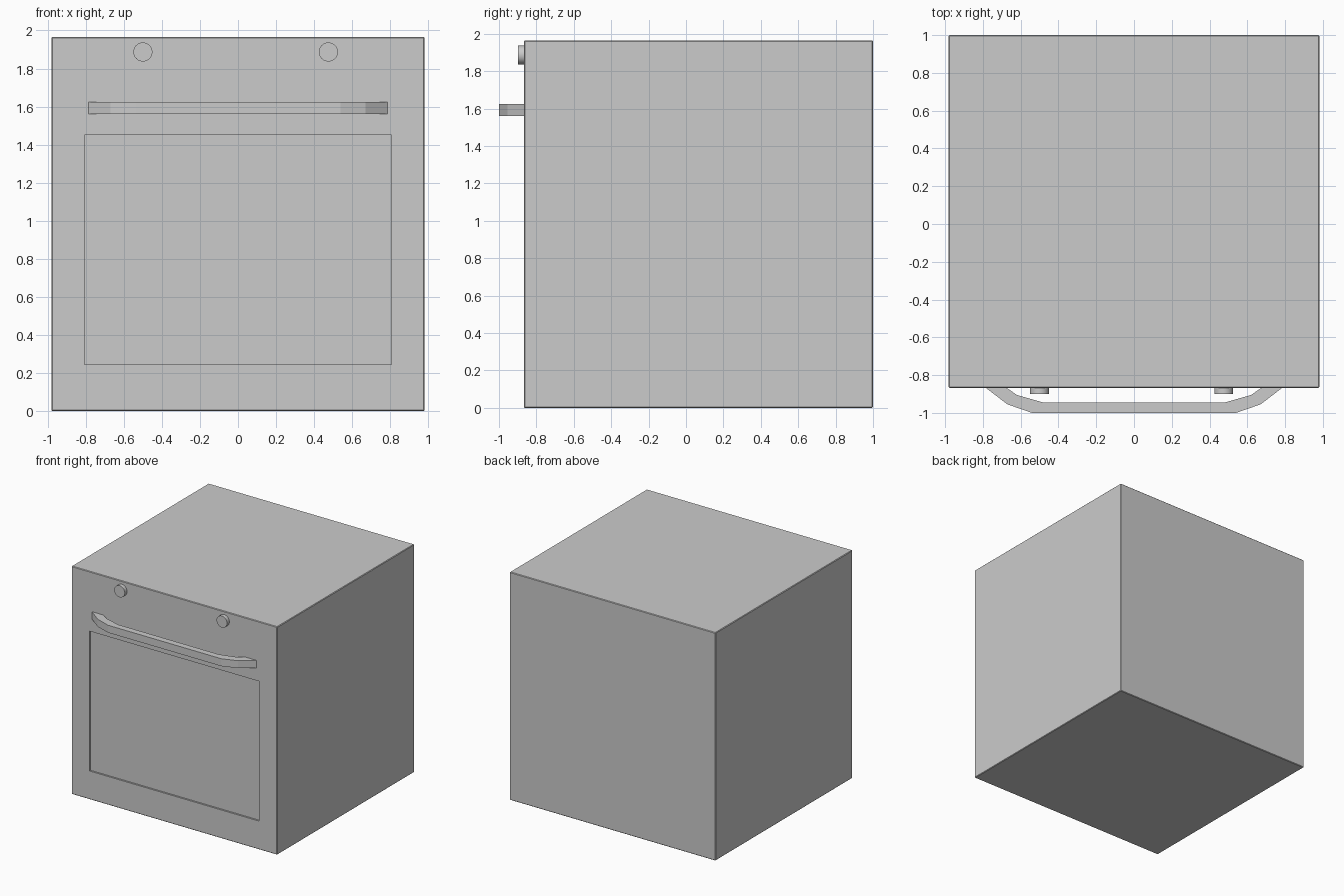
import bpy, bmesh, math
from mathutils import Matrix

if "Cube" in bpy.data.objects:
    bpy.data.objects.remove(bpy.data.objects["Cube"])

FRONT = -0.867


def finish(bm, name):
    bmesh.ops.recalc_face_normals(bm, faces=bm.faces)
    mesh = bpy.data.meshes.new(name)
    bm.to_mesh(mesh)
    bm.free()
    obj = bpy.data.objects.new(name, mesh)
    bpy.context.collection.objects.link(obj)
    return obj


def shade(obj):
    bpy.ops.object.select_all(action='DESELECT')
    obj.select_set(True)
    bpy.context.view_layer.objects.active = obj
    bpy.ops.object.shade_smooth_by_angle(angle=math.radians(30))


# Oven body: box with finely bevelled edges
bm = bmesh.new()
size = (1.962, 1.0 - FRONT, 1.965)
bmesh.ops.create_cube(bm, size=1, matrix=Matrix.Translation((0, (1 + FRONT) / 2, size[2] / 2))
                      @ Matrix.Diagonal((*size, 1)))
bmesh.ops.bevel(bm, geom=bm.edges[:], offset=0.005, segments=1, affect='EDGES')

# Shallow door window recess in the front
front = min(bm.faces, key=lambda f: f.calc_center_median().y)
bmesh.ops.inset_individual(bm, faces=[front], thickness=0.17)
for v in front.verts:
    v.co.x = math.copysign(0.808, v.co.x)
    v.co.z = 1.45 if v.co.z > 1 else 0.245
bmesh.ops.inset_individual(bm, faces=[front], thickness=0)
for v in front.verts:
    v.co.y += 0.015
finish(bm, "oven_body")

# Door handle: mirrored half outline extruded upward
outer = [(-0.785, FRONT), (-0.67, -0.955), (-0.54, -1.0)]
inner = [(-0.48, -0.945), (-0.62, -0.905), (-0.675, FRONT)]


def mirrored(pts):
    return [(-x, y) for x, y in reversed(pts)]


bm = bmesh.new()
outline = outer + mirrored(outer) + mirrored(inner) + inner
face = bm.faces.new([bm.verts.new((x, y, 1.56)) for x, y in outline])
top = bmesh.ops.extrude_face_region(bm, geom=[face])
for v in top["geom"]:
    if isinstance(v, bmesh.types.BMVert):
        v.co.z = 1.624
finish(bm, "door_handle")

# Control knobs
for side, x in (("left", -0.5), ("right", 0.475)):
    bm = bmesh.new()
    bmesh.ops.create_cone(bm, cap_ends=True, segments=32, radius1=0.05, radius2=0.05, depth=0.034,
                          matrix=Matrix.Translation((x, FRONT - 0.015, 1.887))
                          @ Matrix.Rotation(math.pi / 2, 4, 'X'))
    shade(finish(bm, side + "_knob"))
